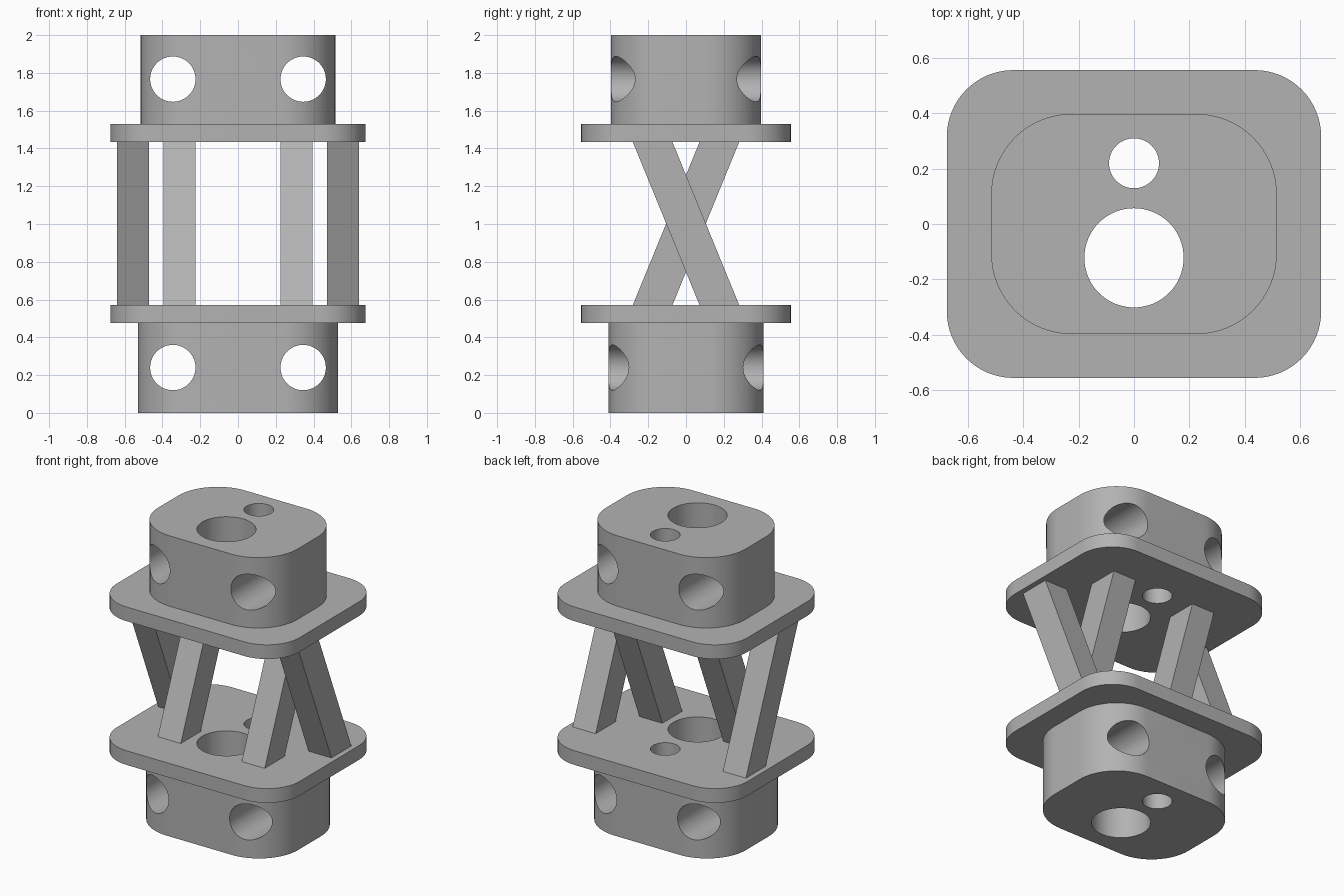
import bpy, bmesh, math
from mathutils import Vector

cube = bpy.data.objects.get("Cube")
if cube:
    bpy.data.objects.remove(cube, do_unlink=True)

# Single matte grey
GREY = (0.45, 0.45, 0.45, 1)
grey = bpy.data.materials.new("plain grey")
grey.use_nodes = True
grey.diffuse_color = GREY
grey.node_tree.nodes["Principled BSDF"].inputs["Base Color"].default_value = GREY


def prism(name, outline, offset):
    """Extrude a closed outline along an offset vector."""
    bm = bmesh.new()
    base = bm.faces.new([bm.verts.new(p) for p in outline])
    top = bmesh.ops.extrude_face_region(bm, geom=[base], use_keep_orig=True)["geom"]
    bmesh.ops.translate(bm, vec=offset,
                        verts=[v for v in top if isinstance(v, bmesh.types.BMVert)])
    bmesh.ops.recalc_face_normals(bm, faces=bm.faces)
    mesh = bpy.data.meshes.new(name)
    bm.to_mesh(mesh)
    bm.free()
    mesh.materials.append(grey)
    obj = bpy.data.objects.new(name, mesh)
    bpy.context.collection.objects.link(obj)
    return obj


def rounded_slab(name, hx, hy, r, z0, z1, steps=16):
    outline = []
    for i, (sx, sy) in enumerate([(1, 1), (-1, 1), (-1, -1), (1, -1)]):
        for k in range(steps + 1):
            a = (i + k / steps) * math.pi / 2
            outline.append((sx * (hx - r) + r * math.cos(a),
                            sy * (hy - r) + r * math.sin(a), z0))
    return prism(name, outline, Vector((0, 0, z1 - z0)))


def drill(obj, centre, radius, axis, sides=64):
    """Cut a round hole right through the object along y or z."""
    outline = []
    for k in range(sides):
        a = 2 * math.pi * k / sides
        u, v = radius * math.cos(a), radius * math.sin(a)
        outline.append(Vector(centre) + (Vector((u, v, -3)) if axis == "z" else Vector((u, -3, v))))
    cutter = prism("hole_cutter", outline, Vector((0, 0, 6) if axis == "z" else (0, 6, 0)))
    cutter.hide_render = True
    mod = obj.modifiers.new("hole", "BOOLEAN")
    mod.operation, mod.solver, mod.object = "DIFFERENCE", "EXACT", cutter
    bpy.context.view_layer.objects.active = obj
    bpy.ops.object.modifier_apply(modifier=mod.name)
    bpy.data.objects.remove(cutter, do_unlink=True)


# Mounting plates and end blocks
lower_block = rounded_slab("lower_block", 0.53, 0.41, 0.29, 0, 0.475)
lower_plate = rounded_slab("lower_plate", 0.675, 0.555, 0.24, 0.475, 0.57)
upper_plate = rounded_slab("upper_plate", 0.675, 0.555, 0.24, 1.435, 1.53)
upper_block = rounded_slab("upper_block", 0.515, 0.397, 0.29, 1.53, 2)
slabs = [lower_block, lower_plate, upper_plate, upper_block]

# Vertical bores through every slab
for slab in slabs:
    drill(slab, (0, -0.122, 0), 0.179, "z")
    drill(slab, (0, 0.219, 0), 0.09, "z")

# Cross bores from front to back through the blocks
for block, z in ((lower_block, 0.24), (upper_block, 1.767)):
    for side in (-1, 1):
        drill(block, (side * 0.345, 0, z), 0.12, "y")

for slab in slabs:
    bpy.ops.object.select_all(action="DESELECT")
    slab.select_set(True)
    bpy.context.view_layer.objects.active = slab
    bpy.ops.object.shade_smooth_by_angle(angle=math.radians(30))

# Crossed struts: outer pair leans forward, inner pair leans back
for side, label in ((1, "left"), (-1, "right")):
    for kind, x, lean in (("outer", 0.555, -1), ("inner", 0.31, 1)):
        foot, half_x, half_y = -0.177 * lean, 0.085, 0.105
        outline = [(side * x + i * half_x, foot + j * half_y, 0.57)
                   for i, j in ((-1, -1), (1, -1), (1, 1), (-1, 1))]
        prism(f"{label}_{kind}_strut", outline, Vector((0, -2 * foot, 0.865)))
